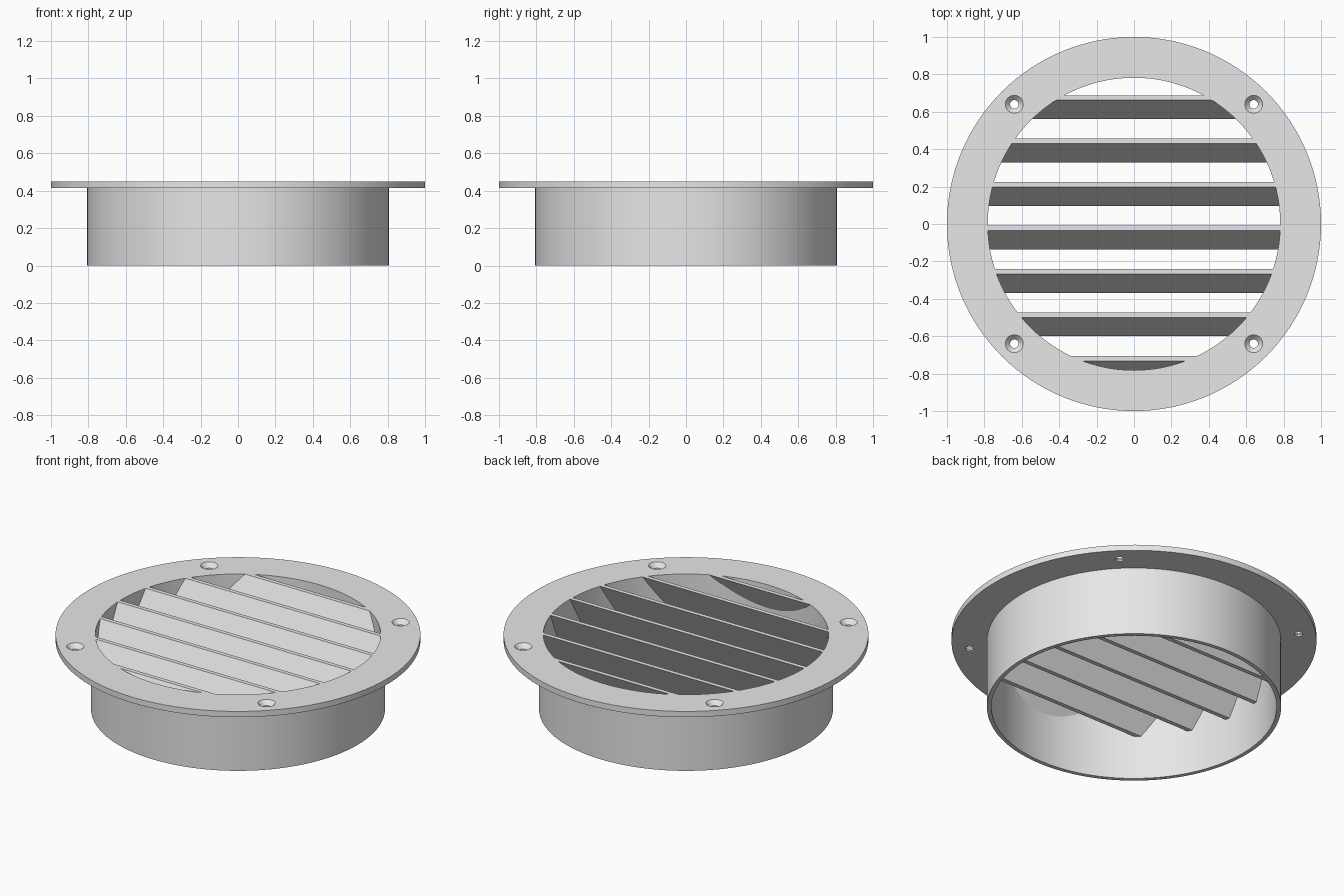
import bpy, bmesh, math

cube = bpy.data.objects.get("Cube")
if cube:
    bpy.data.objects.remove(cube, do_unlink=True)

SEG = 128
R_FLANGE, R_TUBE, R_INNER = 1.0, 0.806, 0.782
Z_TOP, Z_FLANGE, Z_SLAT = 0.45, 0.415, 0.266

grey = bpy.data.materials.new("light grey")
grey.use_nodes = True
colour = (0.8, 0.8, 0.8, 1.0)
grey.diffuse_color = colour
grey.node_tree.nodes["Principled BSDF"].inputs["Base Color"].default_value = colour


def make_object(name, bm):
    bmesh.ops.remove_doubles(bm, verts=bm.verts, dist=1e-5)
    bmesh.ops.recalc_face_normals(bm, faces=bm.faces)
    mesh = bpy.data.meshes.new(name)
    bm.to_mesh(mesh)
    bm.free()
    mesh.materials.append(grey)
    obj = bpy.data.objects.new(name, mesh)
    bpy.context.collection.objects.link(obj)
    return obj


def lathe(bm, profile, seg, cx=0.0, cy=0.0):
    """Turn a closed (radius, z) profile around a vertical axis."""
    rings = []
    for i in range(seg):
        a = 2 * math.pi * i / seg
        rings.append([bm.verts.new((cx + r * math.cos(a), cy + r * math.sin(a), z))
                      for r, z in profile])
    n = len(profile)
    for i in range(seg):
        a, b = rings[i], rings[(i + 1) % seg]
        for j in range(n):
            k = (j + 1) % n
            if profile[j][0] == 0 and profile[k][0] == 0:
                continue
            bm.faces.new((a[j], b[j], b[k], a[k]))


def apply_boolean(obj, cutter, operation):
    mod = obj.modifiers.new("cut", "BOOLEAN")
    mod.operation = operation
    mod.solver = "EXACT"
    mod.object = cutter
    select(obj)
    bpy.ops.object.modifier_apply(modifier=mod.name)
    bpy.data.objects.remove(cutter, do_unlink=True)


def select(obj):
    bpy.ops.object.select_all(action="DESELECT")
    obj.select_set(True)
    bpy.context.view_layer.objects.active = obj


# Round duct collar with its mounting flange
bm = bmesh.new()
lathe(bm, [(R_INNER, 0), (R_TUBE, 0), (R_TUBE, Z_FLANGE),
           (R_FLANGE, Z_FLANGE), (R_FLANGE, Z_TOP), (R_INNER, Z_TOP)], SEG)
collar = make_object("flanged_collar", bm)

# Four countersunk screw holes
bm = bmesh.new()
for sx in (-1, 1):
    for sy in (-1, 1):
        lathe(bm, [(0, 0.40), (0.023, 0.40), (0.023, 0.424), (0.048, Z_TOP),
                   (0.048, 0.47), (0, 0.47)], 32, sx * 0.64, sy * 0.64)
apply_boolean(collar, make_object("screw_hole_cutter", bm), "DIFFERENCE")

# Seven sloping slats, top edge leaning to the back
bm = bmesh.new()
lean = -0.101
for i in range(7):
    y = 0.688 - 0.2322 * i
    section = [(y, Z_TOP), (y - 0.026, Z_TOP),
               (y - 0.026 + lean, Z_SLAT), (y + lean, Z_SLAT)]
    ends = [[bm.verts.new((x, py, pz)) for py, pz in section] for x in (-0.95, 0.95)]
    bm.faces.new(ends[0])
    bm.faces.new(ends[1][::-1])
    for j in range(4):
        k = (j + 1) % 4
        bm.faces.new((ends[0][j], ends[1][j], ends[1][k], ends[0][k]))
slats = make_object("louvre_slats", bm)

# Trim the slats to the bore of the collar
bm = bmesh.new()
lathe(bm, [(0, 0.1), (R_INNER + 0.001, 0.1), (R_INNER + 0.001, 0.6), (0, 0.6)], SEG)
apply_boolean(slats, make_object("bore_trim", bm), "INTERSECT")

for obj in (collar, slats):
    select(obj)
    bpy.ops.object.shade_smooth_by_angle(angle=math.radians(25))
